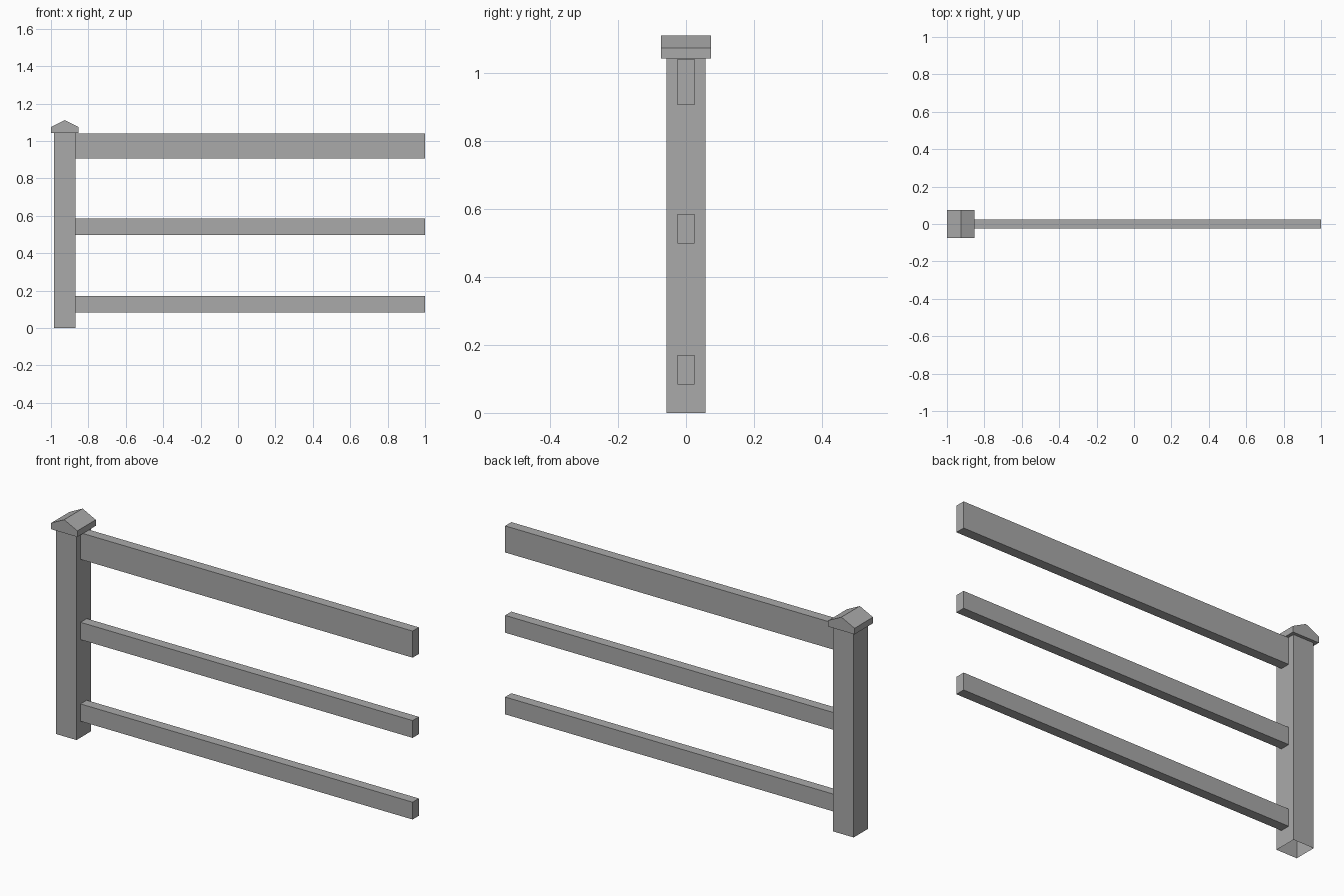
import bpy
import bmesh

cube = bpy.data.objects.get("Cube")
if cube:
    bpy.data.objects.remove(cube, do_unlink=True)

grey = bpy.data.materials.new("plain grey")
grey.use_nodes = True
colour = (0.4, 0.4, 0.4, 1)
grey.diffuse_color = colour
grey.node_tree.nodes["Principled BSDF"].inputs["Base Color"].default_value = colour


def extrude_profile(name, profile, direction, open_ends=False):
    """Sweep a closed outline along a vector into a flat-shaded solid."""
    bm = bmesh.new()
    face = bm.faces.new([bm.verts.new(p) for p in profile])
    result = bmesh.ops.extrude_face_region(bm, geom=[face], use_keep_orig=True)
    moved = [v for v in result["geom"] if isinstance(v, bmesh.types.BMVert)]
    bmesh.ops.translate(bm, verts=moved, vec=direction)
    bmesh.ops.recalc_face_normals(bm, faces=bm.faces)
    if open_ends:
        ends = [f for f in bm.faces if abs(f.normal.z) > 0.9]
        bmesh.ops.delete(bm, geom=ends, context="FACES_ONLY")
    mesh = bpy.data.meshes.new(name)
    bm.to_mesh(mesh)
    bm.free()
    mesh.materials.append(grey)
    obj = bpy.data.objects.new(name, mesh)
    bpy.context.collection.objects.link(obj)
    return obj


post_x = -0.926
post_half = 0.058
cap_half = 0.074
post_top = 1.043
rail_half = 0.025
post_face = post_x + post_half

# Square post, hollow and open underneath
corners = [(-1, -1), (1, -1), (1, 1), (-1, 1)]
extrude_profile("post",
                [(post_x + sx * post_half, sy * post_half, 0) for sx, sy in corners],
                (0, 0, post_top), open_ends=True)

# Gabled cap with its ridge running front to back
gable = [(-cap_half, post_top), (cap_half, post_top), (cap_half, 1.074),
         (0, 1.111), (-cap_half, 1.074)]
extrude_profile("post_cap", [(post_x + x, -cap_half, z) for x, z in gable],
                (0, 2 * cap_half, 0))

# Three rails butting against the post
rails = {"bottom_rail": (0.083, 0.171),
         "middle_rail": (0.498, 0.586),
         "top_rail": (0.906, 1.041)}
for name, (low, high) in rails.items():
    section = [(post_face, -rail_half, low), (post_face, rail_half, low),
               (post_face, rail_half, high), (post_face, -rail_half, high)]
    extrude_profile(name, section, (1 - post_face, 0, 0))
